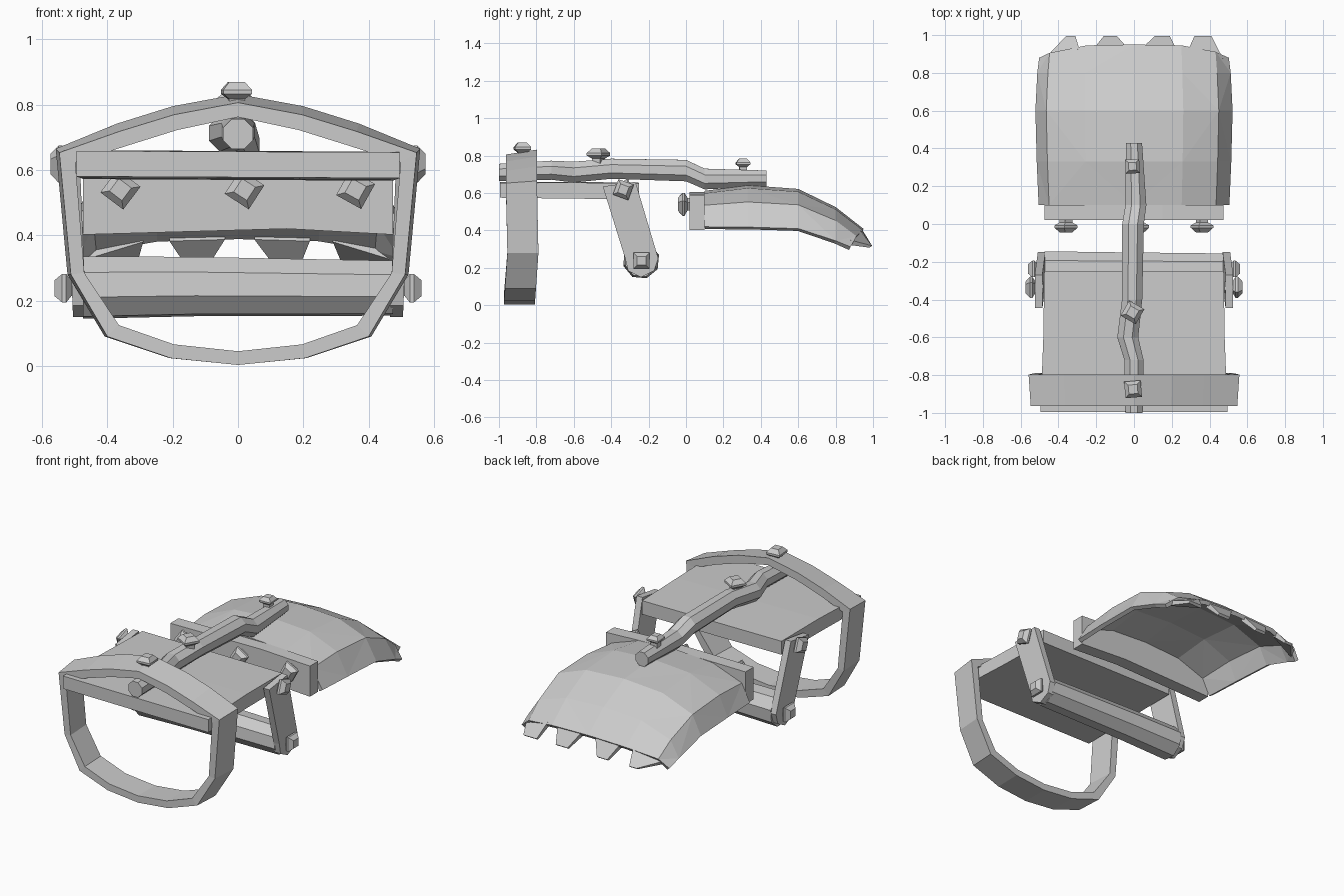
import bpy, bmesh, math
from mathutils import Vector

if "Cube" in bpy.data.objects:
    bpy.data.objects.remove(bpy.data.objects["Cube"])


def make(name, verts, faces):
    me = bpy.data.meshes.new(name)
    bm = bmesh.new()
    vs = [bm.verts.new(v) for v in verts]
    for f in faces:
        bm.faces.new([vs[i] for i in f])
    bmesh.ops.recalc_face_normals(bm, faces=bm.faces)
    bm.to_mesh(me)
    bm.free()
    ob = bpy.data.objects.new(name, me)
    bpy.context.collection.objects.link(ob)
    return ob


def loft(name, rings, loop=False):
    """Skin equal-length rings; caps the ends unless the loft loops."""
    n, m = len(rings[0]), len(rings)
    verts = [p for r in rings for p in r]
    faces = []
    for i in range(m if loop else m - 1):
        a, b = i * n, ((i + 1) % m) * n
        faces += [(a + j, a + (j + 1) % n, b + (j + 1) % n, b + j) for j in range(n)]
    if not loop:
        faces += [tuple(range(n)), tuple(range((m - 1) * n, m * n))]
    return make(name, verts, faces)


def stud(name, pos, axis, turn=45, s=1.0):
    """Square faceted nail head on a short shank."""
    prof = [(.034, -.04), (.034, .002), (.062, .018), (.062, .03), (.034, .054)]
    q = Vector(axis).to_track_quat('Z', 'Y')
    rings = []
    for r, h in prof:
        ring = []
        for k in range(4):
            a = math.radians(turn + 90 * k)
            ring.append(Vector(pos) + q @ Vector((r * s * math.cos(a), r * s * math.sin(a), h * s)))
        rings.append(ring)
    return loft(name, rings)


# Strap hoop: outer x, outer z, inner x, inner z, centre y, front-edge drop (right half)
half = [(0, .832, 0, .788, -.88, .026), (.2, .795, .19, .748, -.88, .026),
        (.37, .742, .35, .697, -.88, .024), (.558, .665, .508, .635, -.88, .012),
        (.522, .28, .48, .285, -.872, 0), (.408, .09, .372, .125, -.885, 0),
        (.21, .024, .2, .066, -.89, 0), (0, .003, 0, .045, -.89, 0)]
path = half + [(-a, b, -c, d, e, f) for a, b, c, d, e, f in half[-2:0:-1]]
loft("strap_hoop", [[(a * .98, y - .083, b - f), (a, y + .083, b), (c, y + .083, d), (c * .98, y - .083, d - f)]
                    for a, b, c, d, y, f in path], loop=True)

# Forearm plate: y, half width, bottom, top
loft("arm_plate", [[(-w, y, lo), (w, y, lo - .005), (w, y, hi - .004), (-w, y, hi)]
                   for y, w, lo, hi in [(-.995, .495, .58, .658), (-.6, .48, .575, .66), (-.25, .475, .572, .655)]])

# Central wooden pole: x, y, z, radius
rings = []
for x, y, z, r in [(0, -1, .71, .05), (0, -.72, .722, .055), (-.033, -.6, .712, .06),
                   (-.01, -.4, .73, .058), (-.005, 0, .72, .062),
                   (.01, .1, .675, .06), (0, .43, .678, .046)]:
    rings.append([(x + r * math.cos(k * math.pi / 4 + .39), y, z + r * math.sin(k * math.pi / 4 + .39))
                  for k in range(8)])
loft("centre_pole", rings)

# Grip bar under the plate
rings = []
for x, z, r in [(-.475, .24, .1), (-.13, .243, .095), (.475, .238, .088)]:
    rings.append([(x, -.24 + r * math.cos(k * math.pi / 4 + .3), z + r * math.sin(k * math.pi / 4 + .3))
                  for k in range(8)])
loft("grip_bar", rings)

# Hanging side brackets with their studs
bracket = [(-.445, .635), (-.27, .66), (-.148, .25), (-.17, .185), (-.24, .15), (-.31, .185), (-.325, .25)]
for s, side in [(-1, "left"), (1, "right")]:
    loft("bracket_" + side, [[(s * (x0 + (z - .15) * .04), y, z) for y, z in bracket] for x0 in (.465, .505)])
    stud("bracket_top_stud_" + side, (s * .52, -.335, .618), (s, 0, 0), 25)
    stud("bracket_low_stud_" + side, (s * .508, -.238, .238), (s, 0, 0), 45)

# Knuckle board at the back of the hand guard
loft("knuckle_board", [[(x, .02, lo), (x, .1, lo), (x, .1, hi), (x, .02, hi)]
                       for x, lo, hi in [(-.475, .402, .60), (.15, .42, .605), (.475, .402, .59)]])
for i, x in enumerate((-.36, .02, .36)):
    stud("knuckle_stud_%d" % i, (x, .01, .54), (0, -1, 0), 8 + 4 * i)

# Hollow arched hand guard: y, half width, crown z, edge z
rows = [(.1, .505, .612, .42), (.33, .515, .642, .418), (.6, .522, .622, .41), (.8, .512, .525, .345),
        (.95, .502, .408, .312)]
cols = [(-1, 0), (-.89, .55), (-.5, .92), (0, 1), (.5, .93), (.86, .6), (1, 0)]
verts = []
for i, (y, w, top, edge) in enumerate(rows):
    pull = .07 if i == 4 else 0
    for t, h in cols:
        verts.append((t * w, y - pull * t ** 4, edge + (top - edge) * h))
n = len(cols)
faces = []
for i in range(len(rows) - 1):
    for j in range(n - 1):
        a, b, c, d = i * n + j, i * n + j + 1, (i + 1) * n + j + 1, (i + 1) * n + j
        faces += [(a, b, c), (a, c, d)] if (i + j) % 2 else [(a, b, d), (b, c, d)]
guard = make("hand_guard", verts, faces)
if sum(p.normal.z for p in guard.data.polygons) < 0:
    guard.data.flip_normals()
mod = guard.modifiers.new("thickness", 'SOLIDIFY')
mod.thickness = .025
mod.offset = -1

# Jagged teeth: base left (x, y, z), base right (x, y, z), tip left x, tip right x
teeth = [((-.47, .89, .345), (-.29, .94, .4), -.36, -.31),
         ((-.21, .945, .402), (-.04, .95, .407), -.16, -.09),
         ((.05, .95, .407), (.22, .945, .402), .11, .19),
         ((.29, .94, .4), (.47, .89, .345), .32, .41)]
for i, (l, r, c, d) in enumerate(teeth):
    base = [(l[0], l[1] - .012, l[2] + .004), (r[0], r[1] - .012, r[2] + .004),
            (r[0], r[1] - .035, r[2] - .02), (l[0], l[1] - .035, l[2] - .02)]
    loft("guard_tooth_%d" % i, [base, [(c, .995, .318), (d, .995, .318), (d, .982, .308), (c, .982, .308)]])

# Studs along the top
stud("strap_stud", (-.005, -.875, .815), (0, 0, 1), 50)
stud("pole_stud_back", (-.008, -.468, .782), (0, 0, 1), 15, 1.05)
stud("pole_stud_front", (-.008, .305, .738), (0, 0, 1), 48, .85)
